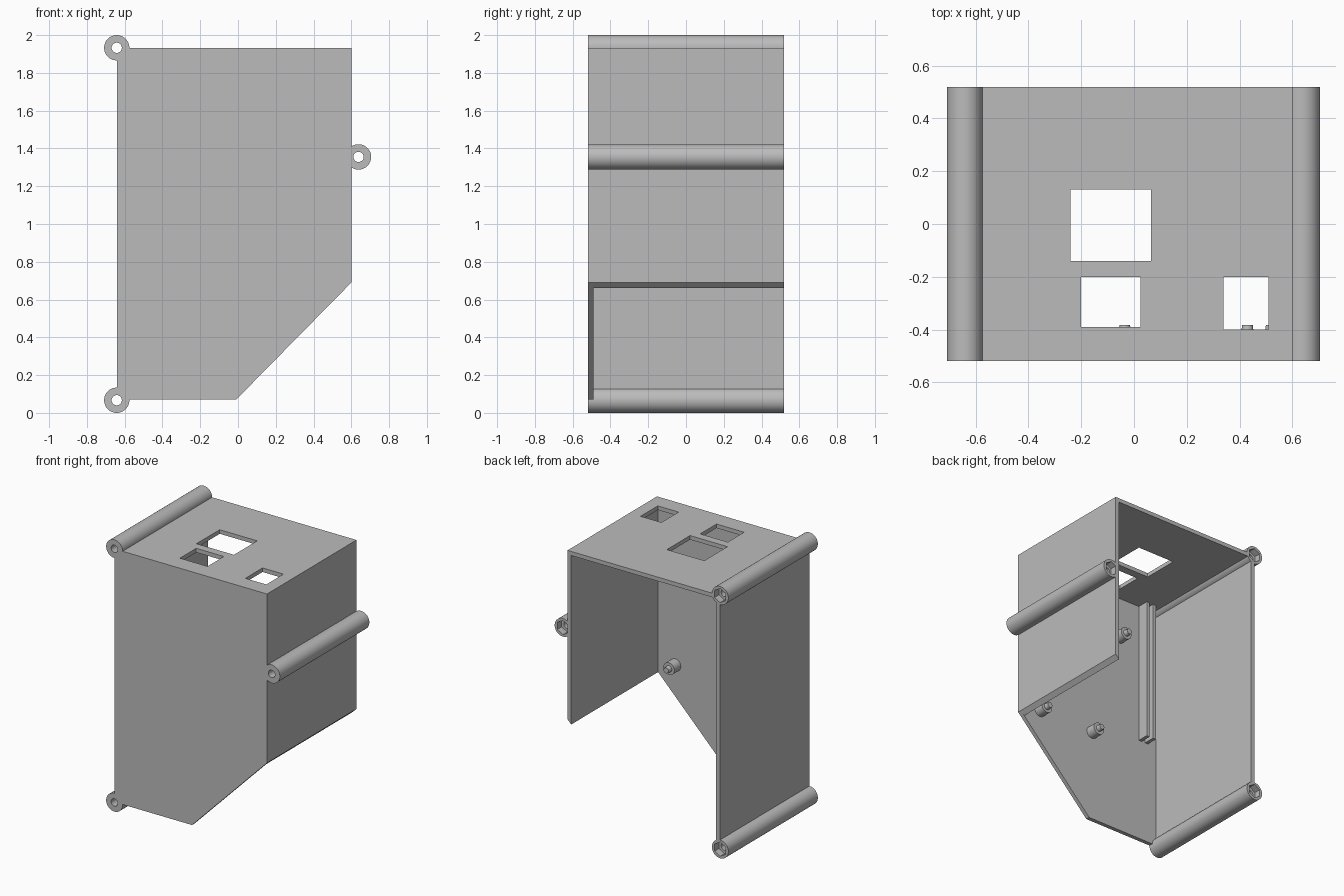
import bpy, bmesh, math
from mathutils import Matrix

if "Cube" in bpy.data.objects:
    bpy.data.objects.remove(bpy.data.objects["Cube"], do_unlink=True)

grey = bpy.data.materials.new("light grey plastic")
grey.use_nodes = True
grey.diffuse_color = (0.5, 0.5, 0.5, 1)
grey.node_tree.nodes["Principled BSDF"].inputs["Base Color"].default_value = (0.5, 0.5, 0.5, 1)

FRONT, INNER, BACK = -0.52, -0.49, 0.52   # depth planes
LEFT, RIGHT, TOP, BOTTOM = -0.64, 0.6, 1.933, 0.07
WALL = 0.03
ROD_R = 0.067


def finish(name, bm):
    bmesh.ops.recalc_face_normals(bm, faces=bm.faces)
    mesh = bpy.data.meshes.new(name)
    bm.to_mesh(mesh)
    bm.free()
    mesh.materials.append(grey)
    obj = bpy.data.objects.new(name, mesh)
    bpy.context.collection.objects.link(obj)
    return obj


def extrude_xz(name, outline, y0, y1):
    """Prism with an x-z outline running from y0 to y1."""
    bm = bmesh.new()
    face = bm.faces.new([bm.verts.new((x, y0, z)) for x, z in outline])
    new = bmesh.ops.extrude_face_region(bm, geom=[face])["geom"]
    verts = [v for v in new if isinstance(v, bmesh.types.BMVert)]
    bmesh.ops.translate(bm, verts=verts, vec=(0, y1 - y0, 0))
    return finish(name, bm)


def box(name, x0, x1, y0, y1, z0, z1):
    return extrude_xz(name, [(x0, z0), (x1, z0), (x1, z1), (x0, z1)], y0, y1)


def cylinder(name, x, z, r, y0, y1, sides=48, tip=None):
    bm = bmesh.new()
    bmesh.ops.create_cone(
        bm, cap_ends=True, segments=sides, radius1=r, radius2=tip or r, depth=y1 - y0,
        matrix=Matrix.Translation((x, (y0 + y1) / 2, z)) @ Matrix.Rotation(-math.pi / 2, 4, "X"))
    return finish(name, bm)


def activate(obj):
    bpy.ops.object.select_all(action="DESELECT")
    obj.select_set(True)
    bpy.context.view_layer.objects.active = obj


def cut(obj, cutters):
    activate(obj)
    for c in cutters:
        mod = obj.modifiers.new("cut", "BOOLEAN")
        mod.operation, mod.solver, mod.object = "DIFFERENCE", "EXACT", c
        bpy.ops.object.modifier_apply(modifier=mod.name)


def smooth(obj):
    activate(obj)
    bpy.ops.object.shade_smooth_by_angle(angle=math.radians(30))


# Front panel with the slanted lower corner
panel = extrude_xz("front_panel", [
    (LEFT, BOTTOM), (-0.01, BOTTOM), (RIGHT, 0.69), (RIGHT, TOP), (LEFT, TOP)], FRONT, INNER)

# Left wall, top and right wall as one bent shell
shell = extrude_xz("wall_shell", [
    (LEFT, BOTTOM), (LEFT, TOP), (RIGHT, TOP), (RIGHT, 0.69),
    (RIGHT - WALL, 0.66), (RIGHT - WALL, TOP - WALL),
    (LEFT + WALL, TOP - WALL), (LEFT + WALL, BOTTOM)], INNER, BACK)

# Connector openings in the top
openings = [box("opening_cutter", x0, x1, y0, y1, TOP - 0.1, TOP + 0.1) for x0, x1, y0, y1 in (
    (-0.24, 0.065, -0.14, 0.13), (-0.2, 0.025, -0.39, -0.2), (0.34, 0.51, -0.4, -0.2))]
cut(shell, openings)

# Screw tubes with a drilled bore and a hexagonal nut pocket at the back
tubes, drills = [], []
for name, x, z in (("top_left", LEFT - 0.002, TOP),
                   ("bottom_left", LEFT - 0.002, ROD_R),
                   ("right", 0.638, 1.355)):
    tubes.append(cylinder(name + "_screw_tube", x, z, ROD_R, FRONT, BACK))
    bore = cylinder("bore_cutter", x, z, 0.027, FRONT - 0.1, BACK + 0.1, 32)
    pocket = cylinder("nut_cutter", x, z, 0.052, BACK - 0.05, BACK + 0.1, 6)
    drills += [bore, pocket]
    cut(tubes[-1], [bore, pocket])
    smooth(tubes[-1])
cut(panel, [drills[0], drills[2]])
cut(shell, drills[:4])
for c in openings + drills:
    bpy.data.objects.remove(c, do_unlink=True)

# Circuit board standoffs with tapered pins
for i, (x, z) in enumerate(((-0.28, 1.595), (0.52, 1.617), (0.43, 0.75), (-0.035, 0.75))):
    smooth(cylinder(f"standoff_{i + 1}", x, z, 0.045, INNER - 0.01, -0.415, 32))
    smooth(cylinder(f"standoff_pin_{i + 1}", x, z, 0.025, -0.42, -0.382, 24, tip=0.02))

# Pair of ribs forming a card slot
for name, x in (("inner_slot_rib", -0.48), ("outer_slot_rib", -0.535)):
    box(name, x, x + 0.026, INNER - 0.01, -0.405, 0.845, TOP - WALL + 0.01)
